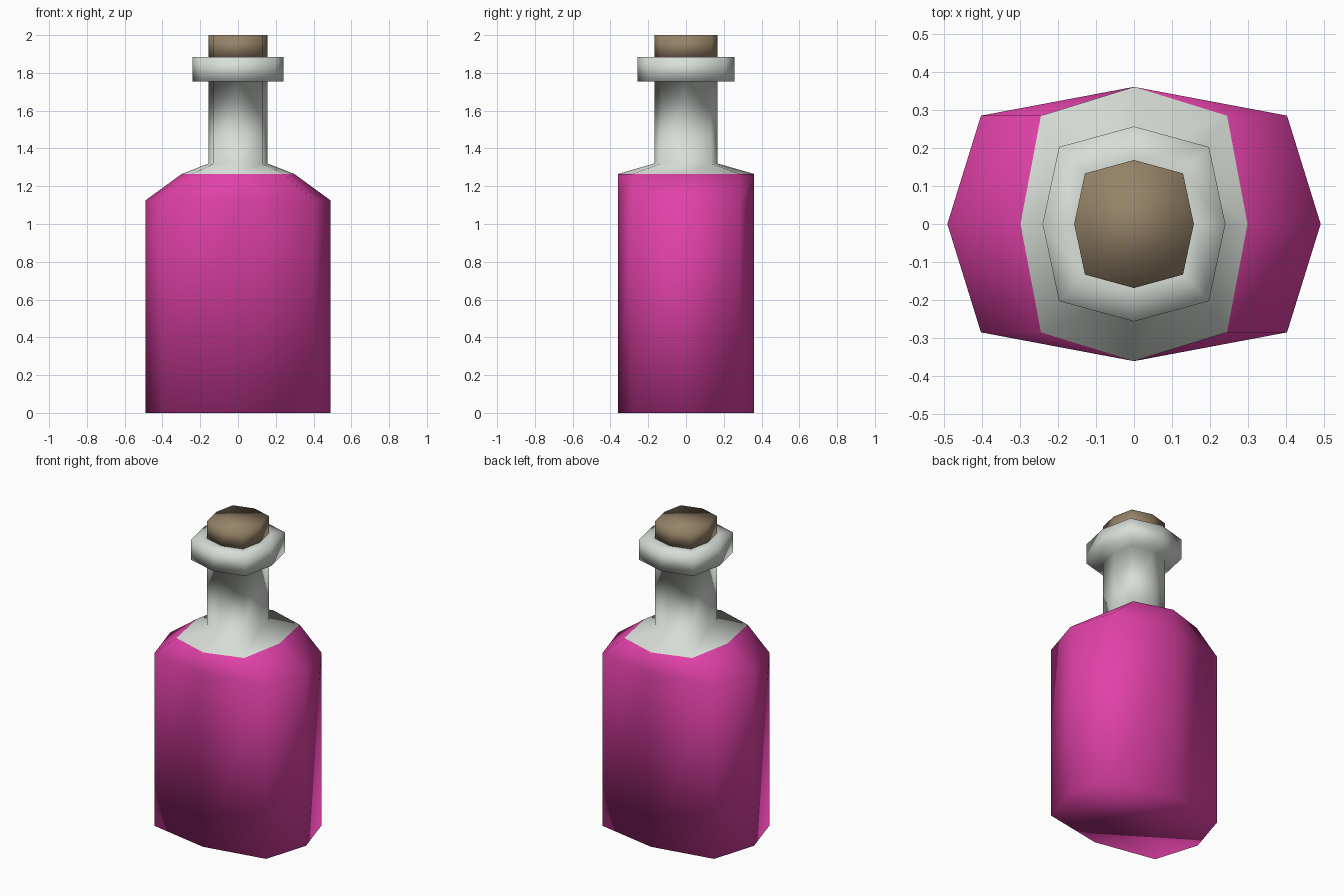
import bpy
import bmesh

cube = bpy.data.objects.get("Cube")
if cube:
    bpy.data.objects.remove(cube, do_unlink=True)


def material(name, rgb):
    mat = bpy.data.materials.new(name)
    mat.use_nodes = True
    mat.diffuse_color = (*rgb, 1)
    bsdf = next(n for n in mat.node_tree.nodes if n.type == "BSDF_PRINCIPLED")
    bsdf.inputs["Base Color"].default_value = (*rgb, 1)
    return mat


pink = material("pink liquid", (0.75, 0.053, 0.39))
glass = material("pale glass", (0.69, 0.73, 0.68))
brown = material("cork brown", (0.305, 0.227, 0.138))

# Flattened octagon used for every cross-section
OCTAGON = [(1, 0), (0.82, 0.79), (0, 1), (-0.82, 0.79),
           (-1, 0), (-0.82, -0.79), (0, -1), (0.82, -0.79)]


def loft(name, profile, mats, top_cap, pick=lambda z: 0):
    """Skin octagonal rings given as (half width, half depth, height)."""
    bm = bmesh.new()
    rings = [[bm.verts.new((x * rx, y * ry, z)) for x, y in OCTAGON]
             for rx, ry, z in profile]
    for low, high in zip(rings, rings[1:]):
        for i in range(len(low)):
            j = (i + 1) % len(low)
            bm.faces.new((low[i], low[j], high[j], high[i]))
    bm.faces.new(rings[0][::-1])
    if top_cap:
        bm.faces.new(rings[-1])
    bm.normal_update()
    for face in bm.faces:
        face.smooth = True
        face.material_index = pick(face.calc_center_median().z)
    mesh = bpy.data.meshes.new(name)
    bm.to_mesh(mesh)
    bm.free()
    for mat in mats:
        mesh.materials.append(mat)
    obj = bpy.data.objects.new(name, mesh)
    bpy.context.collection.objects.link(obj)
    return obj


# Bottle: filled body, clear shoulder, neck and lip
FILL_LEVEL = 1.265
loft("bottle", [
    (0.49, 0.36, 0),
    (0.49, 0.36, 1.125),
    (0.298, 0.36, FILL_LEVEL),
    (0.157, 0.168, 1.32),
    (0.157, 0.168, 1.755),
    (0.24, 0.256, 1.755),
    (0.24, 0.256, 1.885),
    (0.157, 0.168, 1.885),
], [pink, glass], False, lambda z: int(z > FILL_LEVEL))

# Cork stopper
loft("cork", [(0.157, 0.168, 1.88), (0.157, 0.168, 2)], [brown], True)
